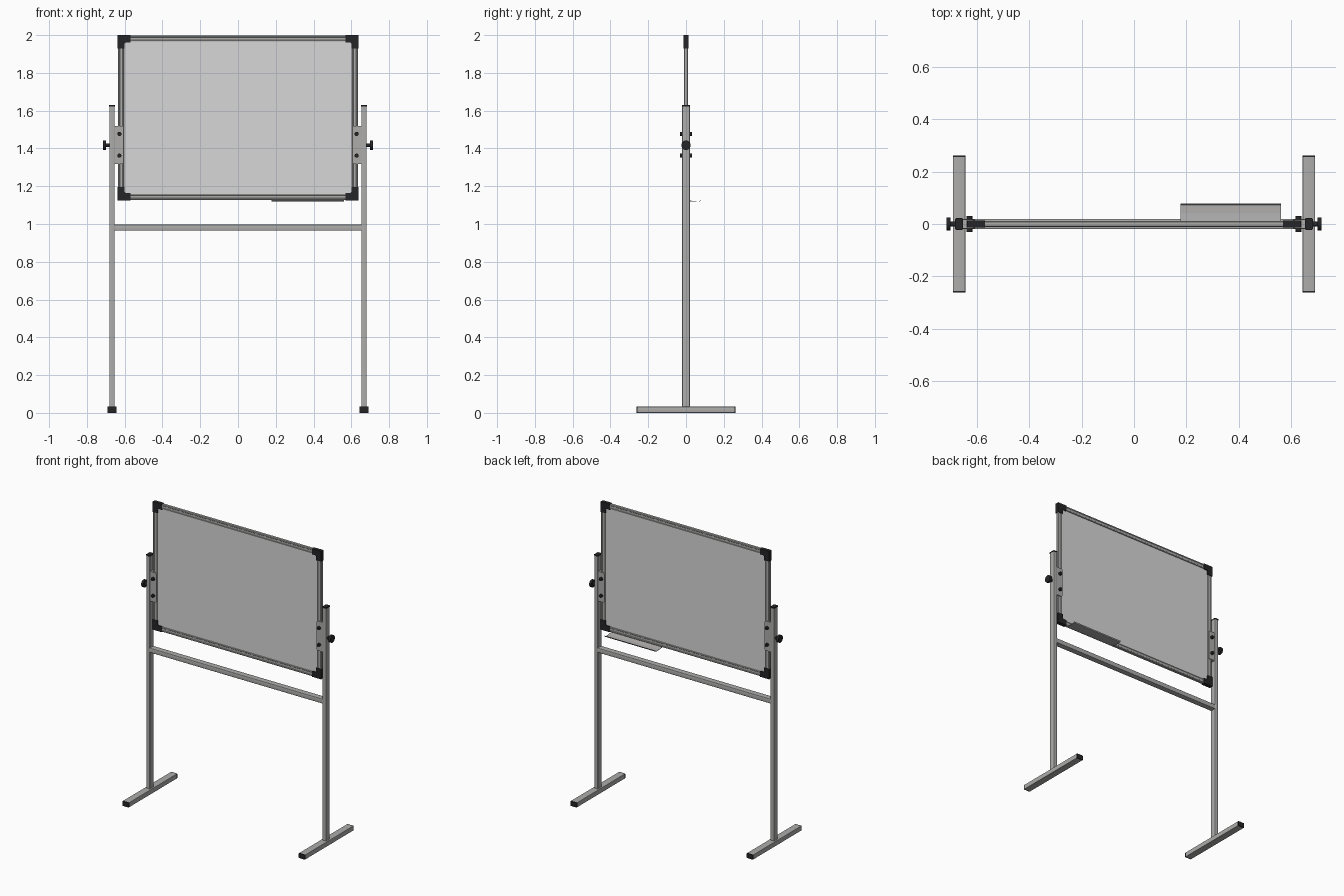
import bpy, bmesh, math
from mathutils import Matrix, Vector

if "Cube" in bpy.data.objects:
    bpy.data.objects.remove(bpy.data.objects["Cube"])


def material(name, r, g, b):
    m = bpy.data.materials.new(name)
    m.diffuse_color = (r, g, b, 1)
    m.use_nodes = True
    m.node_tree.nodes["Principled BSDF"].inputs["Base Color"].default_value = m.diffuse_color
    return m


METAL = material("brushed_grey_metal", 0.42, 0.415, 0.41)
BOARD = material("board_white", 0.68, 0.68, 0.68)
BLACK = material("black_plastic", 0.018, 0.018, 0.02)


def finish(name, bm, mat, smooth=False):
    bmesh.ops.recalc_face_normals(bm, faces=bm.faces)
    me = bpy.data.meshes.new(name)
    bm.to_mesh(me)
    bm.free()
    me.materials.append(mat)
    ob = bpy.data.objects.new(name, me)
    bpy.context.collection.objects.link(ob)
    if smooth:
        bpy.ops.object.select_all(action='DESELECT')
        ob.select_set(True)
        bpy.context.view_layer.objects.active = ob
        bpy.ops.object.shade_smooth_by_angle(angle=math.radians(35))
    return ob


def box(name, lo, hi, mat, bevel=0, axis=None):
    """Box between two corners; optionally round the edges along one axis."""
    lo, hi = [Vector(map(f, lo, hi)) for f in (min, max)]
    bm = bmesh.new()
    bmesh.ops.create_cube(bm, size=1)
    bmesh.ops.scale(bm, vec=hi - lo, verts=bm.verts)
    bmesh.ops.translate(bm, vec=(lo + hi) / 2, verts=bm.verts)
    if bevel:
        edges = [e for e in bm.edges
                 if abs((e.verts[0].co - e.verts[1].co).normalized()[axis]) > 0.9]
        bmesh.ops.bevel(bm, geom=edges, offset=bevel, segments=3,
                        profile=0.5, affect='EDGES')
    return finish(name, bm, mat, bool(bevel))


def rod(name, center, radius, length, axis, mat, sides=24):
    bm = bmesh.new()
    rot = Matrix.Rotation(math.pi / 2, 4, 'Y' if axis == 'X' else 'X')
    bmesh.ops.create_cone(bm, cap_ends=True, segments=sides, radius1=radius,
                          radius2=radius, depth=length,
                          matrix=Matrix.Translation(center) @ rot)
    return finish(name, bm, mat, True)


def prism(name, pts, axis, a, b, mat):
    """Extrude a 2D outline along x (outline y,z) or y (outline x,z)."""
    def at(p, t):
        return (t, p[0], p[1]) if axis == 'X' else (p[0], t, p[1])
    bm = bmesh.new()
    f = bm.faces.new([bm.verts.new(at(p, a)) for p in pts])
    ext = bmesh.ops.extrude_face_region(bm, geom=[f])
    vs = [v for v in ext['geom'] if isinstance(v, bmesh.types.BMVert)]
    bmesh.ops.translate(bm, verts=vs, vec=(b - a, 0, 0) if axis == 'X' else (0, b - a, 0))
    return finish(name, bm, mat)


W, Z0, Z1 = 0.638, 1.125, 2.0      # board half width, bottom, top
ZC, H = (Z0 + Z1) / 2, (Z1 - Z0) / 2


# Frame: a stepped section swept round the rectangle with mitred corners
def sweep_frame():
    # (inset from the outer edge, y)
    prof = [(0.002, -0.008), (0.005, -0.011), (0.010, -0.011), (0.012, -0.009),
            (0.026, -0.009), (0.028, -0.011), (0.033, -0.011), (0.035, -0.005)]
    prof += [(d, -y) for d, y in reversed(prof)]
    bm = bmesh.new()
    rings = [[bm.verts.new((sx * (W - d), y, ZC + sz * (H - d))) for d, y in prof]
             for sx, sz in ((-1, -1), (1, -1), (1, 1), (-1, 1))]
    n = len(prof)
    for i in range(4):
        a, b = rings[i], rings[(i + 1) % 4]
        for j in range(n):
            k = (j + 1) % n
            bm.faces.new((a[j], a[k], b[k], b[j]))
    finish("board_frame", bm, METAL)


sweep_frame()

# Writing panel
box("writing_panel", (-W + 0.03, -0.006, Z0 + 0.03), (W - 0.03, 0.006, Z1 - 0.03), BOARD)

# L-shaped corner caps
for sx in (-1, 1):
    for sz in (-1, 1):
        L = [(0, 0), (0.07, 0), (0.07, 0.038), (0.044, 0.038),
             (0.038, 0.044), (0.038, 0.07), (0, 0.07)]
        pts = [(sx * (W - u), ZC + sz * (H - v)) for u, v in L]
        prism("corner_cap", pts, 'Y', -0.013, 0.013, BLACK)

# Stand, mirrored left and right
P = 0.667
for s in (-1, 1):
    box("post", (s * (P - 0.014), -0.021, 0.03), (s * (P + 0.014), 0.021, 1.622),
        METAL, 0.004, 2)
    box("post_top_cap", (s * (P - 0.015), -0.022, 1.622), (s * (P + 0.015), 0.022, 1.63),
        BLACK, 0.004, 2)
    box("foot", (s * (P - 0.024), -0.256, 0), (s * (P + 0.024), 0.256, 0.033),
        METAL, 0.003, 1)
    for e in (-1, 1):
        box("foot_end_cap", (s * (P - 0.024), e * 0.256, 0),
            (s * (P + 0.024), e * 0.262, 0.033), BLACK, 0.003, 1)

    # Pivot bracket: web against the post, a plate on each side of the frame
    box("bracket_web", (s * 0.639, -0.017, 1.318), (s * 0.6535, 0.017, 1.52), METAL)
    for e in (-1, 1):
        plate = [(0.653, 1.318), (0.612, 1.318), (0.606, 1.324),
                 (0.606, 1.514), (0.612, 1.52), (0.653, 1.52)]
        prism("bracket_plate", [(s * x, z) for x, z in plate], 'Y',
              e * 0.011, e * 0.017, METAL)
        for z in (1.362, 1.477):
            rod("bracket_bolt", (s * 0.628, e * 0.0235, z), 0.011, 0.015, 'Y', BLACK, 16)

    # Clamping knob
    rod("knob_stem", (s * 0.691, 0, 1.417), 0.01, 0.026, 'X', BLACK)
    rod("knob_head", (s * 0.708, 0, 1.417), 0.025, 0.016, 'X', BLACK)

# Crossbar between the posts
box("crossbar", (-0.655, -0.02, 0.965), (0.655, 0.02, 0.997), METAL, 0.004, 0)

# Pen tray under the rear of the board: thin sheet with a turned-up lip
tray = [(0.0, 1.126), (0.0, 1.122), (0.04, 1.119), (0.068, 1.118), (0.075, 1.120),
        (0.079, 1.127), (0.077, 1.128), (0.073, 1.122), (0.068, 1.120), (0.04, 1.121),
        (0.012, 1.126)]
prism("pen_tray", tray, 'X', 0.177, 0.561, METAL)
